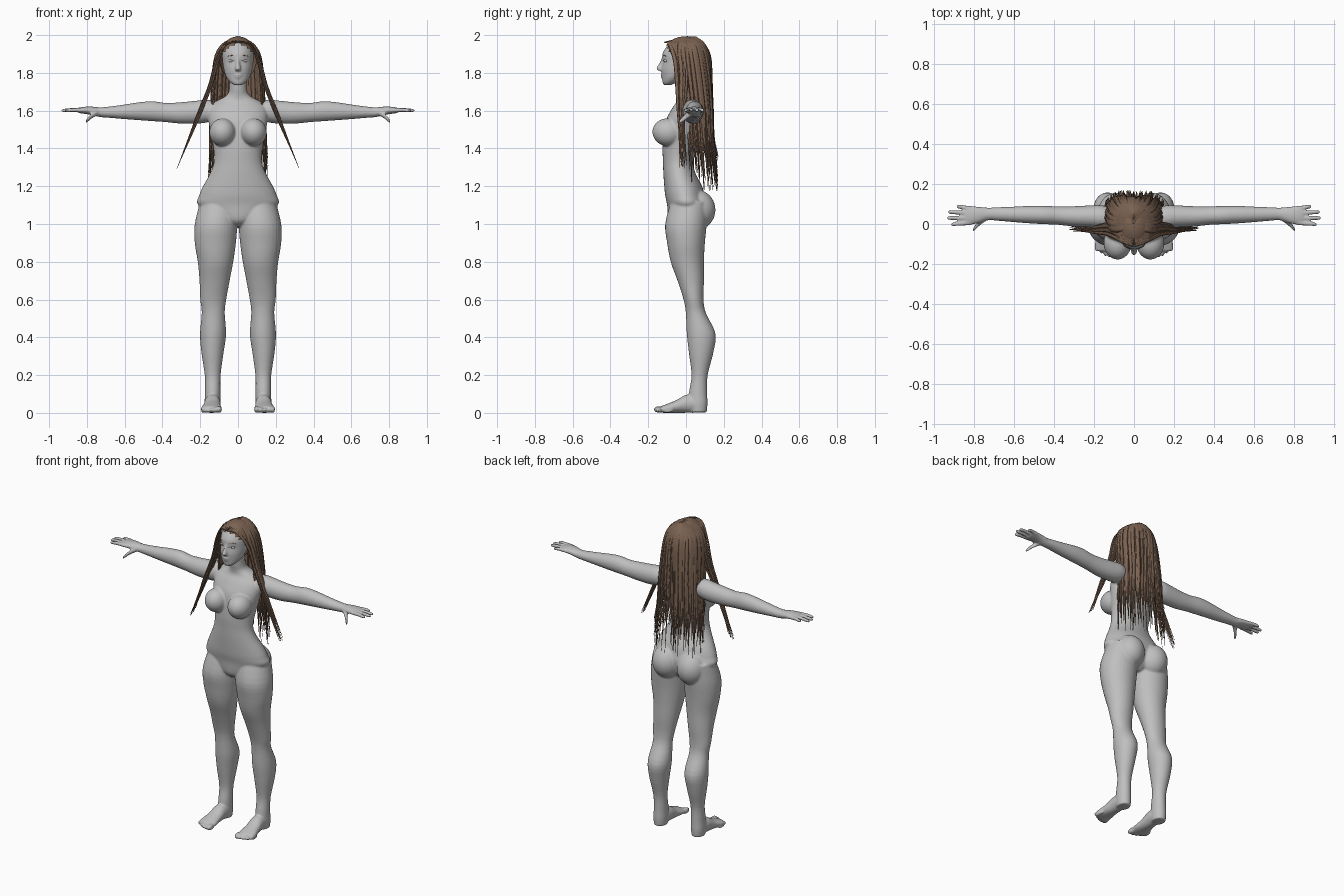
import bpy, bmesh, math, random
from mathutils import Vector, Matrix

random.seed(4)
if "Cube" in bpy.data.objects:
    bpy.data.objects.remove(bpy.data.objects["Cube"])

X, Y, Z = Vector((1, 0, 0)), Vector((0, 1, 0)), Vector((0, 0, 1))


def material(name, rgb):
    m = bpy.data.materials.new(name)
    m.use_nodes = True
    m.diffuse_color = (*rgb, 1)
    bsdf = m.node_tree.nodes["Principled BSDF"]
    bsdf.inputs["Base Color"].default_value = (*rgb, 1)
    bsdf.inputs["Roughness"].default_value = 0.7
    return m


SKIN = material("grey skin", (0.52, 0.52, 0.52))
HAIR = material("brown hair", (0.20, 0.125, 0.085))


def spline(rows, steps):
    """Smoothly resample a list of equal-length number rows."""
    out = []
    for i in range(len(rows) - 1):
        a, b, c, d = (rows[max(i - 1, 0)], rows[i], rows[i + 1],
                      rows[min(i + 2, len(rows) - 1)])
        for k in range(steps):
            t = k / steps
            out.append([0.5 * (2 * q + (r - p) * t
                               + (2 * p - 5 * q + 4 * r - s) * t * t
                               + (3 * q - p - 3 * r + s) * t ** 3)
                        for p, q, r, s in zip(a, b, c, d)])
    out.append(list(rows[-1]))
    return out


def tube(bm, rows, u, v=None, sides=24, steps=4):
    """Loft ellipses; rows are x, y, z, radius along u, radius along v."""
    pts = spline(rows, steps)
    rings = []
    for i, (x, y, z, ru, rv) in enumerate(pts):
        w = v
        if w is None:
            tangent = (Vector(pts[min(i + 1, len(pts) - 1)][:3])
                       - Vector(pts[max(i - 1, 0)][:3]))
            w = tangent.cross(u).normalized()
        ring = []
        for k in range(sides):
            a = math.tau * k / sides
            ring.append(bm.verts.new(Vector((x, y, z))
                                     + u * max(ru, 0.001) * math.cos(a)
                                     + w * max(rv, 0.001) * math.sin(a)))
        rings.append(ring)
    for r, q in zip(rings, rings[1:]):
        for k in range(sides):
            n = (k + 1) % sides
            bm.faces.new((r[k], r[n], q[n], q[k]))
    bm.faces.new(rings[0][::-1])
    bm.faces.new(rings[-1])


def ball(bm, center, radii, tilt=0):
    m = (Matrix.Translation(center) @ Matrix.Rotation(tilt, 4, 'X')
         @ Matrix.Diagonal((*radii, 1)))
    return bmesh.ops.create_uvsphere(bm, u_segments=32, v_segments=20,
                                     radius=1, matrix=m)


def finish(bm, name, mat):
    bmesh.ops.recalc_face_normals(bm, faces=bm.faces)
    for f in bm.faces:
        f.smooth = True
    me = bpy.data.meshes.new(name)
    bm.to_mesh(me)
    bm.free()
    me.materials.append(mat)
    ob = bpy.data.objects.new(name, me)
    bpy.context.collection.objects.link(ob)
    return ob


body = bmesh.new()

# Torso and neck: z, y, half width, half depth
torso = [(0.985, 0, .03, .05), (1.02, 0, .11, .09), (1.1, .005, .212, .105),
         (1.15, -.005, .206, .105), (1.2, -.015, .185, .1),
         (1.27, -.035, .147, .085), (1.33, -.042, .127, .08),
         (1.4, -.032, .13, .092), (1.48, -.018, .145, .1),
         (1.55, -.008, .157, .098), (1.61, .01, .155, .085),
         (1.65, .018, .115, .066), (1.68, .008, .062, .054),
         (1.72, -.005, .046, .047), (1.8, -.01, .046, .047)]
tube(body, [(0, y, z, a, b) for z, y, a, b in torso], X, Y, 40)

# Head, from chin to crown
head = [(1.735, -.1, .02, .018), (1.75, -.086, .042, .038),
        (1.78, -.062, .064, .064), (1.82, -.04, .076, .09),
        (1.86, -.024, .082, .1), (1.9, -.012, .084, .113),
        (1.94, -.004, .075, .098), (1.97, 0, .05, .07), (1.985, 0, .015, .02)]
tube(body, [(0, y, z, a, b) for z, y, a, b in head], X, Y, 40)

# Nose and lips
tube(body, [(0, -.118, 1.882, .008, .01), (0, -.128, 1.85, .01, .014),
            (0, -.138, 1.822, .015, .02), (0, -.13, 1.81, .014, .012)], X, Y, 16)
ball(body, (0, -.122, 1.789), (.024, .013, .006))
ball(body, (0, -.12, 1.777), (.02, .013, .007))

leg = [(1.12, .1, .02, .1, .1), (1.0, .116, 0, .113, .11),
       (.9, .12, 0, .109, .1), (.8, .119, .007, .094, .088),
       (.7, .124, .025, .08, .07), (.6, .131, .04, .069, .053),
       (.53, .131, .052, .061, .053), (.42, .132, .08, .069, .076),
       (.32, .135, .08, .059, .065), (.2, .134, .072, .042, .043),
       (.11, .134, .064, .041, .048), (.05, .135, .065, .042, .049),
       (.003, .135, .065, .038, .045)]
foot = [(.1, .134, .03, .025, .029), (.05, .134, .046, .04, .046),
        (0, .135, .048, .043, .048), (-.05, .138, .034, .047, .034),
        (-.1, .141, .024, .055, .024), (-.135, .142, .018, .054, .017)]
arm = [(.1, .03, 1.6, .045, .045), (.16, .035, 1.598, .058, .06),
       (.22, .038, 1.592, .055, .061), (.3, .038, 1.588, .051, .057),
       (.38, .042, 1.59, .046, .051), (.45, .045, 1.597, .046, .053),
       (.52, .047, 1.597, .044, .048), (.6, .048, 1.594, .039, .039),
       (.68, .05, 1.592, .034, .03), (.73, .05, 1.592, .032, .026),
       (.78, .045, 1.6, .042, .022), (.82, .043, 1.602, .047, .018),
       (.845, .042, 1.602, .044, .014)]
fingers = [(.079, .088, .888), (.055, .06, .93), (.03, .03, .935), (.006, -.002, .915)]

for s in (1, -1):
    # Chest and seat volumes
    ball(body, (s * .082, -.095, 1.485), (.07, .083, .074), -.15)
    ball(body, (s * .088, .058, 1.075), (.092, .098, .105))
    # Leg and foot
    tube(body, [(s * x, y, z, a, b) for z, x, y, a, b in leg], X, Y, 32)
    tube(body, [(s * x, y, z, a, b) for y, x, z, a, b in foot], X, Z)
    for i in range(5):
        r = .018 - .0025 * min(i, 3)
        ball(body, (s * (.1 + .0215 * i), -.14 + .005 * i * i * .5, r),
             (r * .85, .032, r))
    # Arm and hand
    tube(body, [(s * x, y, z, a, b) for x, y, z, a, b in arm], Y, Z)
    for y0, y1, tip in fingers:
        mid = (.82 + tip) / 2
        tube(body, [(s * .815, y0, 1.602, .012, .012),
                    (s * mid, (y0 + y1) / 2, 1.604, .011, .011),
                    (s * (tip - .008), y1, 1.601, .0095, .0095),
                    (s * tip, y1, 1.6, .005, .005)], Y, Z, 12)
    tube(body, [(s * .74, .035, 1.592, .02, .016), (s * .775, .005, 1.572, .016, .015),
                (s * .8, -.025, 1.547, .012, .012),
                (s * .806, -.034, 1.54, .006, .006)], Y, Z, 12)
body_ob = finish(body, "body", SKIN)

# Fuse the overlapping volumes into one smooth skin
fuse = body_ob.modifiers.new("fuse", 'REMESH')
fuse.mode = 'VOXEL'
fuse.voxel_size = 0.0055
fuse.use_smooth_shade = True
soften = body_ob.modifiers.new("soften", 'SMOOTH')
soften.factor = 0.5
soften.iterations = 7

# Eyes, with lashes and brows as fine dark lines
eyes, lashes = bmesh.new(), bmesh.new()
for s in (1, -1):
    ball(eyes, (s * .034, -.106, 1.864), (.018, .012, .009))
    for z, y, w, r in ((1.863, -.119, .017, .0015), (1.888, -.117, .022, .002)):
        tube(lashes, [(s * (.034 - w), y - .002, z, r, r), (s * .034, y, z + .004, r, r),
                      (s * (.034 + w), y + .014, z, r / 2, r / 2)], Y, Z, 6)
finish(eyes, "eyes", SKIN)
finish(lashes, "lashes_and_brows", HAIR)

# Scalp of hair, open over the face
cap = bmesh.new()
ball(cap, (0, -.005, 1.875), (.1, .13, .118))
gone = [v for v in cap.verts if v.co.z < 1.77 or
        (v.co.y < -.035 and v.co.z < 1.95 - .6 * abs(v.co.x))]
bmesh.ops.delete(cap, geom=gone, context='VERTS')
finish(cap, "hair_cap", HAIR)


def strand(bm, points, u, width):
    """A flat lock of hair that narrows to a point."""
    n = len(points) - 1
    rows = []
    for i, p in enumerate(points):
        w = width * (.5, 1, 1, .85, .5, .08)[round(5 * i / n)]
        rows.append((*p, w, min(w, .004)))
    tube(bm, rows, u, None, 6, 4)


# Long hair down the back and sides, then the locks framing the face
back, locks = bmesh.new(), bmesh.new()
for s in (1, -1):
    for i in range(56):
        phi = math.radians(-18 + 108 * i / 55 + random.uniform(-3, 3))
        c, d = s * math.cos(phi), math.sin(phi)
        e = math.sin(1.25 * phi)
        j = random.uniform(-.006, .006)
        end = random.uniform(1.17, 1.42)
        strand(back, [(s * .003, .05 * d, 1.99), (.084 * c, .1 * d, 1.95),
                      ((.122 + j) * c, .01 + (.118 + j) * d, 1.86),
                      ((.138 + j) * c, .035 + (.1 + j) * e, 1.64),
                      ((.145 + j) * c, .05 + (.092 + j) * e, 1.46),
                      (.155 * c + j, .065 + .1 * e + j, end)],
               Vector((-s * d, abs(c), 0)), random.uniform(.009, .015))
    for i in range(22):
        k = i / 21
        j = random.uniform(-.008, .008)
        f = random.uniform(.72, 1)
        strand(locks, [(s * .003, -.112 + .12 * k, 1.962 + .03 * k),
                       (s * (.062 + .018 * k), -.088 + .08 * k, 1.95),
                       (s * (.112 + j), -.06 + .06 * k, 1.86),
                       (s * (.148 + j), -.05 + .05 * k, 1.73),
                       (s * (.215 + j), -.042 + .03 * k, 1.56),
                       (s * (.215 + .11 * f), -.03 + .03 * k + j, 1.56 - .27 * f)],
               Vector((s * .25, 1, 0)).normalized(), random.uniform(.007, .012))
finish(back, "long_back_hair", HAIR)
finish(locks, "face_framing_locks", HAIR)
